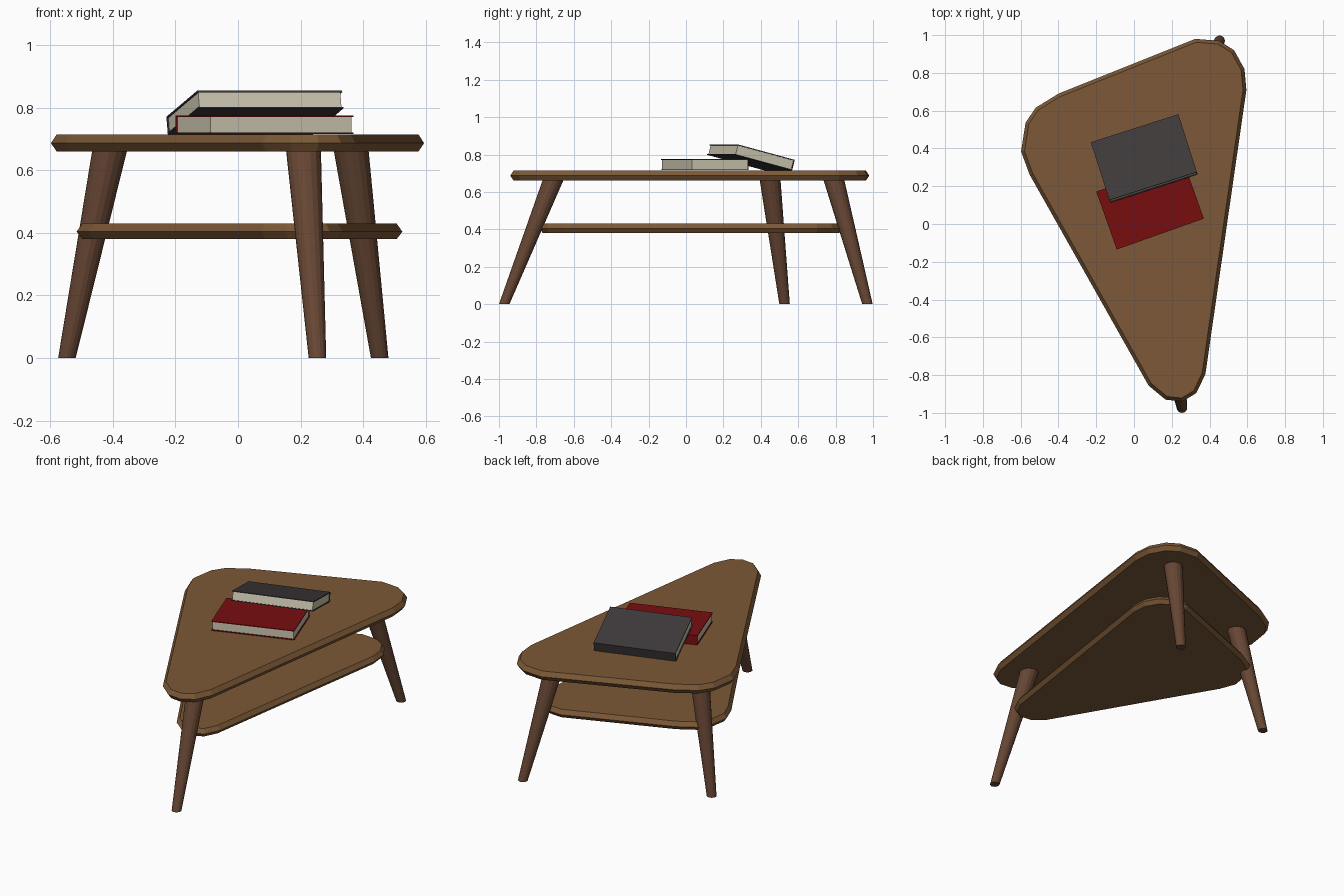
import bpy, bmesh
from math import radians
from mathutils import Matrix, Vector

cube = bpy.data.objects.get("Cube")
if cube:
    bpy.data.objects.remove(cube, do_unlink=True)


def material(name, rgb):
    m = bpy.data.materials.new(name)
    m.use_nodes = True
    m.diffuse_color = (*rgb, 1)
    m.node_tree.nodes["Principled BSDF"].inputs["Base Color"].default_value = (*rgb, 1)
    return m


top_wood = material("warm wood", (0.20, 0.098, 0.038))
leg_wood = material("dark wood", (0.135, 0.062, 0.034))
red = material("red cover", (0.19, 0.004, 0.005))
grey = material("charcoal cover", (0.05, 0.042, 0.043))
paper = material("cream paper", (0.62, 0.58, 0.45))


def finish(name, bm, mat):
    bmesh.ops.recalc_face_normals(bm, faces=bm.faces)
    mesh = bpy.data.meshes.new(name)
    bm.to_mesh(mesh)
    bm.free()
    mesh.materials.append(mat)
    obj = bpy.data.objects.new(name, mesh)
    bpy.context.collection.objects.link(obj)
    return obj


def loft(name, rings, mat):
    """Skin a stack of equal point rings and cap both ends."""
    bm = bmesh.new()
    loops = [[bm.verts.new(p) for p in ring] for ring in rings]
    n = len(loops[0])
    for a, b in zip(loops, loops[1:]):
        for i in range(n):
            j = (i + 1) % n
            bm.faces.new((a[i], a[j], b[j], b[i]))
    bm.faces.new(loops[0][::-1])
    bm.faces.new(loops[-1])
    return finish(name, bm, mat)


def inset(points, d):
    """Move a clockwise outline inwards by an even distance."""
    result = []
    for i, p in enumerate(points):
        e1 = (p - points[i - 1]).normalized()
        e2 = (points[(i + 1) % len(points)] - p).normalized()
        n1, n2 = Vector((e1.y, -e1.x)), Vector((e2.y, -e2.x))
        result.append(p + (n1 + n2) * d / (1 + n1.dot(n2)))
    return result


# Rounded triangular outline shared by the top and the shelf
outline = [Vector(p) for p in (
    (0.325, 0.98), (0.45, 0.97), (0.53, 0.92), (0.585, 0.82), (0.595, 0.71),
    (0.378, -0.795), (0.33, -0.895), (0.257, -0.94), (0.167, -0.93), (0.077, -0.855),
    (-0.553, 0.262), (-0.598, 0.384), (-0.574, 0.537), (-0.52, 0.616), (-0.40, 0.69))]


def board(name, points, bottom, middle, top):
    inner = inset(points, 0.018)
    rings = [[(p.x, p.y, z) for p in ring]
             for ring, z in ((inner, bottom), (points, middle), (inner, top))]
    return loft(name, rings, top_wood)


board("table_top", outline, 0.66, 0.687, 0.715)
shelf = [Vector((p.x * 0.873 + 0.006, p.y * 0.845 + 0.01)) for p in outline]
board("lower_shelf", shelf, 0.38, 0.404, 0.43)


# Splayed tapering legs, cut level at the floor
def leg(name, foot, head):
    bm = bmesh.new()
    height = 0.67
    bmesh.ops.create_cone(bm, cap_ends=True, segments=16, radius1=0.028, radius2=0.056,
                          depth=height)
    for v in bm.verts:
        end = foot if v.co.z < 0 else head
        v.co += Vector((*end, height / 2))
    finish(name, bm, leg_wood)


leg("front_leg", (0.254, -0.972), (0.209, -0.708))
leg("back_right_leg", (-0.547, 0.527), (-0.409, 0.449))
leg("back_left_leg", (0.453, 0.97), (0.361, 0.789))


# Hardback books, with the spine along the local +y edge
def block(name, low, high, frame, mat):
    low, high = Vector(low), Vector(high)
    bm = bmesh.new()
    bmesh.ops.create_cube(bm, size=1)
    for v in bm.verts:
        v.co = Vector([(a + b) / 2 + c * (b - a) for a, b, c in zip(low, high, v.co)])
    finish(name, bm, mat).matrix_world = frame


def book(name, centre, turn, tilt, length, width, thick, mat):
    frame = (Matrix.Translation(centre) @ Matrix.Rotation(radians(turn), 4, "Z")
             @ Matrix.Rotation(radians(tilt), 4, "X"))
    x, y, t, gap = length / 2, width / 2, 0.005, 0.005
    block(name + "_front_cover", (-x, -y, -t), (x, y, 0), frame, mat)
    block(name + "_back_cover", (-x, -y, -thick), (x, y, t - thick), frame, mat)
    block(name + "_spine", (-x, y - t, t - thick), (x, y, -t), frame, mat)
    block(name + "_pages", (gap - x, gap - y, t - thick), (x - gap, y - t, -t), frame, paper)


book("red_book", (0.085, 0.10, 0.775), 19.5, 0, 0.489, 0.325, 0.059, red)
book("charcoal_book", (0.052, 0.354, 0.813), 17.8, -14.5, 0.487, 0.332, 0.058, grey)
